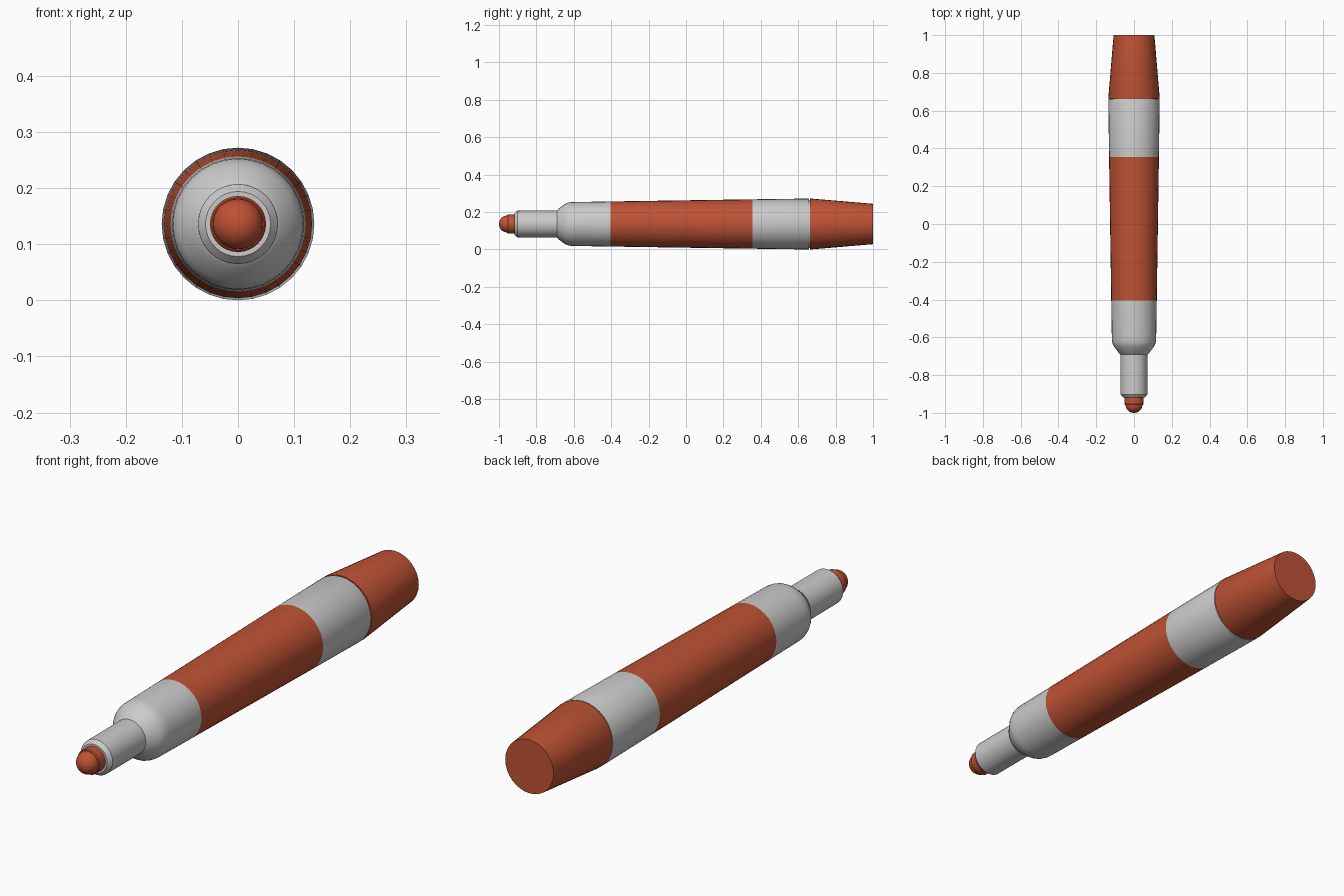
import bpy, bmesh, math

if "Cube" in bpy.data.objects:
    bpy.data.objects.remove(bpy.data.objects["Cube"])

SEG = 32
AXIS_Z = 0.136

red = bpy.data.materials.new("red_plastic")
red.diffuse_color = (0.52, 0.085, 0.035, 1)
red.use_nodes = True
red.node_tree.nodes["Principled BSDF"].inputs["Base Color"].default_value = red.diffuse_color


def lathe(name, profile, mat=None):
    """Spin (y, radius) points round the marker's long axis, closing both ends."""
    bm = bmesh.new()
    pts = [(profile[0][0], 0)] * (profile[0][1] > 0) + profile + [(profile[-1][0], 0)] * (profile[-1][1] > 0)
    vs = [bm.verts.new((0, y, r)) for y, r in pts]
    es = [bm.edges.new(p) for p in zip(vs, vs[1:])]
    bmesh.ops.spin(bm, geom=vs + es, cent=(0, 0, 0), axis=(0, 1, 0),
                   angle=math.tau, steps=SEG, use_merge=True)
    bmesh.ops.remove_doubles(bm, verts=bm.verts, dist=1e-5)
    bmesh.ops.recalc_face_normals(bm, faces=bm.faces)
    me = bpy.data.meshes.new(name)
    bm.to_mesh(me)
    bm.free()
    ob = bpy.data.objects.new(name, me)
    ob.location.z = AXIS_Z
    bpy.context.collection.objects.link(ob)
    if mat:
        me.materials.append(mat)
    bpy.ops.object.select_all(action='DESELECT')
    ob.select_set(True)
    bpy.context.view_layer.objects.active = ob
    bpy.ops.object.shade_smooth_by_angle(angle=math.radians(30))
    return ob


# Felt nib: rounded dome on a short, slightly wider collar
dome = [(-0.957 - 0.043 * math.cos(a), 0.045 * math.sin(a))
        for a in (i * math.pi / 16 for i in range(9))]
lathe("nib", dome + [(-0.957, 0.047), (-0.953, 0.05), (-0.91, 0.05)], red)

# Nib holder with chamfered front edge
lathe("nib_holder", [(-0.918, 0.05), (-0.918, 0.058), (-0.902, 0.071), (-0.68, 0.0715)])

# Sloped shoulder and front grip
lathe("front_grip", [(-0.692, 0.07), (-0.686, 0.078), (-0.65, 0.105), (-0.637, 0.112),
                     (-0.622, 0.116), (-0.60, 0.1175), (-0.405, 0.1205)])

# Tapered coloured barrel
lathe("barrel", [(-0.405, 0.1205), (0.355, 0.132)], red)

# Rear band, then a fine groove before the end plug
lathe("rear_band", [(0.355, 0.132), (0.652, 0.136), (0.658, 0.134)])
lathe("groove", [(0.65, 0.129), (0.675, 0.129)])
lathe("end_plug", [(0.663, 0.135), (0.668, 0.136), (1.0, 0.108)], red)
